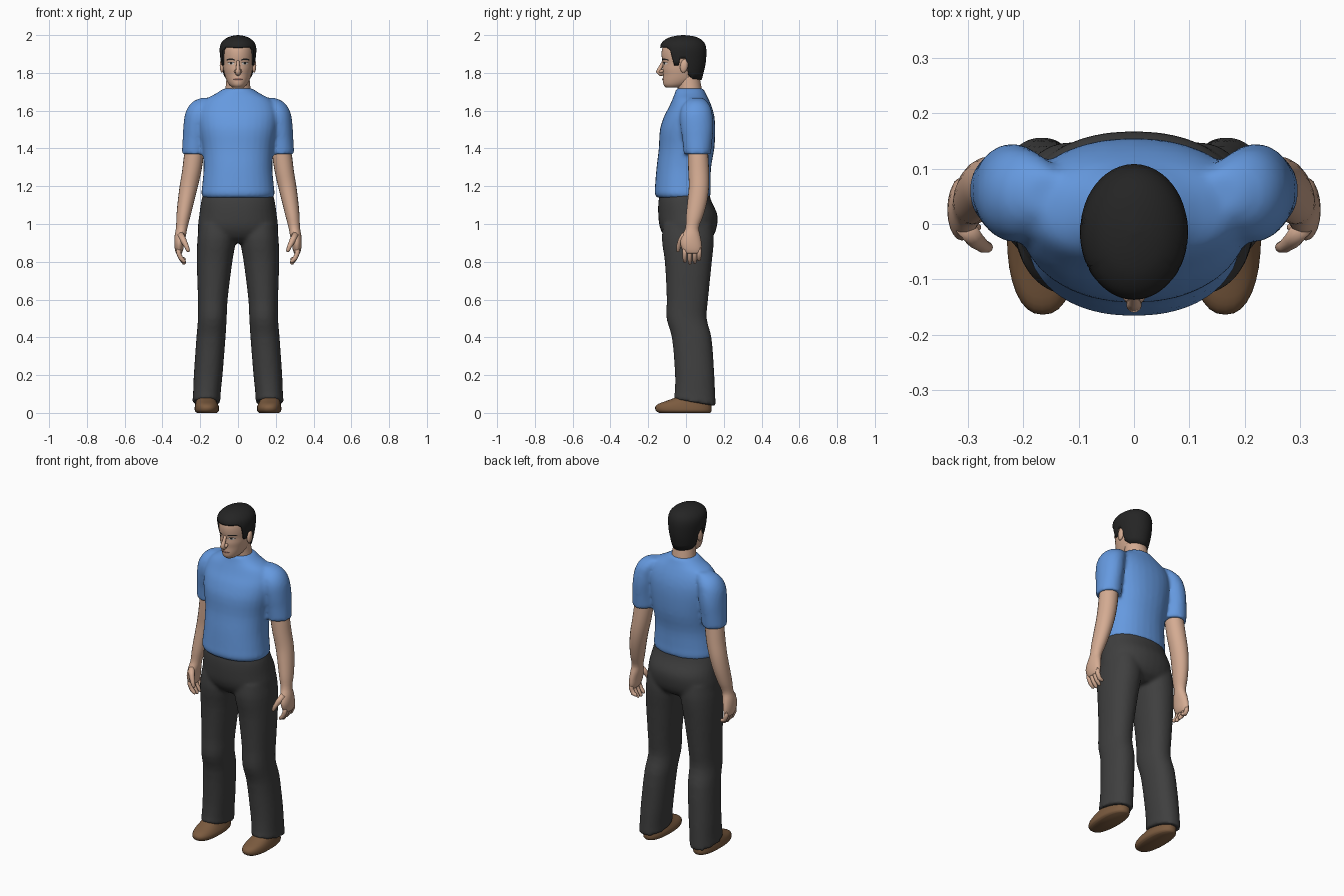
import bpy, bmesh, math
from mathutils import Vector

if "Cube" in bpy.data.objects:
    bpy.data.objects.remove(bpy.data.objects["Cube"])


def material(name, rgb):
    m = bpy.data.materials.new(name)
    m.diffuse_color = (*rgb, 1)
    m.use_nodes = True
    m.node_tree.nodes["Principled BSDF"].inputs["Base Color"].default_value = m.diffuse_color
    return m


BLUE = material("shirt blue", (0.13, 0.32, 0.74))
CHARCOAL = material("trouser charcoal", (0.05, 0.05, 0.05))
BLACK = material("hair black", (0.018, 0.018, 0.018))
SKIN = material("skin", (0.66, 0.41, 0.29))
BROWN = material("shoe brown", (0.2, 0.105, 0.05))
WHITE = material("eye white", (0.7, 0.66, 0.63))
LIP = material("lip", (0.36, 0.17, 0.13))


def sample(rings, z):
    """Smoothly interpolate rings of (z, x0, x1, y front, y back, tilt) at height z."""
    i = 0
    while i < len(rings) - 2 and z > rings[i + 1][0]:
        i += 1

    def slope(j, k):
        a, b = rings[max(j - 1, 0)], rings[min(j + 1, len(rings) - 1)]
        return (b[k] - a[k]) / (b[0] - a[0])
    a, b = rings[i], rings[i + 1]
    h = b[0] - a[0]
    t = (z - a[0]) / h
    return [(2*t**3 - 3*t*t + 1)*a[k] + (t**3 - 2*t*t + t)*h*slope(i, k)
            + (3*t*t - 2*t**3)*b[k] + (t**3 - t*t)*h*slope(i + 1, k)
            for k in range(1, len(a))]


def ring_point(s, z, a, p=2.0):
    """Point on the rounded outline at angle a, measured from the front."""
    x0, x1, yf, yb = s[:4]
    sn, cs = math.sin(a), math.cos(a)
    x = (x0 + x1)/2 + (x1 - x0)/2 * math.copysign(abs(sn)**(2/p), sn)
    dy = -(yb - yf)/2 * math.copysign(abs(cs)**(2/p), cs)
    tilt = s[4] if len(s) > 4 else 0
    return Vector((x, (yf + yb)/2 + dy, z + tilt*dy))


def skin_rows(bm, rows, cap=True):
    vs = [[bm.verts.new(c) for c in r] for r in rows]
    n = len(vs[0])
    for r, q in zip(vs, vs[1:]):
        for j in range(n):
            bm.faces.new((r[j], r[(j+1) % n], q[(j+1) % n], q[j]))
    if cap:
        bm.faces.new(vs[0][::-1])
        bm.faces.new(vs[-1])


def loft(bm, rings, side=1, n=32, k=3, p=2.0):
    rings = sorted(rings)
    zs = [a[0] + (b[0] - a[0])*i/k for a, b in zip(rings, rings[1:]) for i in range(k)]
    zs.append(rings[-1][0])
    rows = []
    for z in zs:
        s = sample(rings, z)
        pts = [ring_point(s, z, 2*math.pi*j/n, p) for j in range(n)]
        rows.append([Vector((c.x*side, c.y, c.z)) for c in pts])
    skin_rows(bm, rows)


def tube(bm, pts, radii, side=1, n=10):
    pts = [Vector((x*side, y, z)) for x, y, z in pts]
    rows = []
    for i, c in enumerate(pts):
        d = (pts[min(i+1, len(pts)-1)] - pts[max(i-1, 0)]).normalized()
        u = d.cross(Vector((0, 1, 0.01))).normalized()
        v = d.cross(u)
        rows.append([c + radii[i]*(u*math.cos(t) + v*math.sin(t))
                     for t in (2*math.pi*j/n for j in range(n))])
    skin_rows(bm, rows)


def finish(bm, name, mat, voxel=0, solid=True):
    if solid:
        bmesh.ops.recalc_face_normals(bm, faces=bm.faces)
    me = bpy.data.meshes.new(name)
    bm.to_mesh(me)
    bm.free()
    me.materials.append(mat)
    for f in me.polygons:
        f.use_smooth = True
    ob = bpy.data.objects.new(name, me)
    bpy.context.collection.objects.link(ob)
    if voxel:  # fuse overlapping volumes into one cloth surface
        r = ob.modifiers.new("fuse", 'REMESH')
        r.mode, r.voxel_size, r.use_smooth_shade = 'VOXEL', voxel, True
        s = ob.modifiers.new("soften", 'SMOOTH')
        s.factor, s.iterations = 0.5, 5
    return ob


def sym(rows):
    return [(z, -w, w, yf, yb) for z, w, yf, yb in rows]


# Shirt: torso and two sleeves
TORSO = sym([(1.14, .187, -.156, .126), (1.16, .194, -.166, .131), (1.2, .19, -.164, .13),
             (1.3, .182, -.156, .133), (1.4, .188, -.144, .15), (1.5, .205, -.138, .155),
             (1.57, .21, -.116, .15), (1.62, .2, -.09, .137), (1.66, .172, -.072, .12),
             (1.69, .118, -.06, .105), (1.718, .075, -.052, .092)])
SLEEVE = [(1.37, .163, .298, -.012, .132), (1.45, .16, .293, -.02, .14),
          (1.52, .15, .289, -.03, .145), (1.58, .14, .281, -.032, .14),
          (1.62, .13, .264, -.022, .13), (1.65, .12, .236, 0, .11), (1.668, .11, .195, .02, .09)]
bm = bmesh.new()
loft(bm, TORSO, p=2.2)
for s in (1, -1):
    loft(bm, SLEEVE, s)
finish(bm, "shirt", BLUE, 0.01)

# Trousers: seat and two legs with sloping hems
SEAT = sym([(.9, .15, -.07, .1), (.93, .2, -.11, .14), (.98, .212, -.138, .162),
            (1.05, .205, -.147, .166), (1.12, .195, -.146, .135), (1.17, .182, -.136, .12)])
LEG = [(.055, .093, .242, -.066, .158, -.17), (.1, .092, .238, -.06, .155, -.08),
       (.2, .082, .234, -.058, .15, 0), (.4, .066, .22, -.075, .135, 0),
       (.5, .06, .212, -.103, .11, 0), (.6, .055, .212, -.102, .117, 0),
       (.8, .03, .218, -.112, .137, 0), (.92, .012, .215, -.128, .148, 0),
       (1.0, .02, .205, -.12, .14, 0)]
bm = bmesh.new()
loft(bm, SEAT, p=2.2)
for s in (1, -1):
    loft(bm, LEG, s, p=2.2)
finish(bm, "trousers", CHARCOAL, 0.01)

# Arms with palm, fingers and thumb
ARM = [(.845, .297, .328, -.005, .075), (.865, .29, .334, -.02, .083), (.9, .284, .337, -.03, .082),
       (.94, .275, .335, -.02, .075), (.98, .268, .328, -.003, .068), (1.04, .252, .326, 0, .09),
       (1.12, .232, .319, .008, .112), (1.2, .212, .309, .015, .122), (1.28, .194, .296, .012, .122),
       (1.36, .182, .286, .01, .118), (1.42, .18, .275, .01, .115)]
for s, label in ((1, "left"), (-1, "right")):
    bm = bmesh.new()
    loft(bm, ARM, s, n=20)
    for i, y in enumerate((-.006, .02, .046, .069)):
        tip = (.797, .788, .792, .808)[i]
        tube(bm, [(.313, y, .875), (.314, y, .845), (.302, y, .818), (.285, y, tip + .005),
                  (.279, y, tip)], [.013, .013, .012, .01, .005], s)
    tube(bm, [(.305, -.005, .945), (.287, -.028, .91), (.272, -.04, .88), (.264, -.042, .86),
              (.262, -.042, .852)], [.018, .016, .012, .01, .005], s)
    finish(bm, label + "_arm", SKIN)

    # Shoe
    SHOE = [(0, .113, .217, -.142, .128), (.01, .102, .228, -.158, .135),
            (.03, .1, .229, -.163, .136), (.048, .107, .226, -.146, .133),
            (.065, .115, .222, -.1, .13), (.09, .122, .216, -.04, .125), (.13, .125, .21, -.02, .12)]
    bm = bmesh.new()
    loft(bm, SHOE, s, p=2.3)
    finish(bm, label + "_shoe", BROWN)

    # Ear
    bm = bmesh.new()
    bmesh.ops.create_uvsphere(bm, u_segments=14, v_segments=10, radius=1)
    for v in bm.verts:
        v.co = Vector((s*(.085 + .012*v.co.x), -.01 + v.co.y*.021 + v.co.z*.004, 1.837 + v.co.z*.036))
    finish(bm, label + "_ear", SKIN)

# Head, neck and nose
HEAD = sym([(1.722, .028, -.105, -.02), (1.735, .045, -.118, .02), (1.76, .06, -.122, .06),
            (1.79, .07, -.121, .075), (1.82, .077, -.124, .085), (1.85, .081, -.122, .095),
            (1.88, .084, -.128, .1), (1.92, .084, -.128, .1), (1.95, .078, -.116, .09),
            (1.975, .055, -.085, .06), (1.987, .02, -.04, .02)])
bm = bmesh.new()
loft(bm, HEAD, n=40)
tube(bm, [(0, -.116, 1.868), (0, -.127, 1.845), (0, -.14, 1.82), (0, -.146, 1.808),
          (0, -.135, 1.796), (0, -.115, 1.793)], [.007, .009, .011, .014, .013, .008], n=12)
for s in (1, -1):  # nostril wings
    tube(bm, [(.01, -.115, 1.815), (.012, -.133, 1.807), (.009, -.141, 1.805)], [.008, .009, .005], s)
finish(bm, "head", SKIN)
bm = bmesh.new()
loft(bm, sym([(1.66, .08, -.04, .095), (1.7, .069, -.043, .086), (1.74, .064, -.045, .079),
              (1.79, .06, -.05, .07)]))
finish(bm, "neck", SKIN)

# Hair cap whose lower edge follows the hairline, sideburns and nape
HAIR = sym([(1.755, .069, -.1, .081), (1.8, .081, -.115, .093), (1.85, .09, -.129, .104),
            (1.9, .096, -.135, .108), (1.93, .097, -.137, .107), (1.96, .088, -.128, .097),
            (1.985, .06, -.095, .068), (1.996, .03, -.055, .03), (2.0, .004, -.018, -.01)])
LINE = [(0, 1.932), (45, 1.935), (58, 1.915), (62, 1.84), (76, 1.84), (80, 1.875),
        (98, 1.875), (103, 1.79), (120, 1.768), (180, 1.762)]


def hairline(a):
    d = math.degrees(a)
    d = min(d, 360 - d)
    for (a0, z0), (a1, z1) in zip(LINE, LINE[1:]):
        if d <= a1:
            return z0 + (z1 - z0)*(d - a0)/(a1 - a0)
    return LINE[-1][1]


bm = bmesh.new()
rows, N = [], 90
for i in range(15):
    row = []
    for j in range(N):
        a = 2*math.pi*j/N
        zl = hairline(a)
        z = zl + (2.0 - zl)*(1 - (1 - i/14)**2)
        row.append(ring_point(sample(HAIR, z), z, a))
    rows.append(row)
under = [Vector((c.x*.84, (c.y + .014)*.84 - .014, c.z + .003)) for c in rows[0]]
skin_rows(bm, [under] + rows, cap=False)
bmesh.ops.holes_fill(bm, edges=[e for e in bm.edges if e.is_boundary and e.verts[0].co.z > 1.99])
finish(bm, "hair", BLACK)


# Thin painted face plates that follow the face surface
def plate(name, mat, x0, x1, zc, h, off, arch=0.0, mirror=True):
    bm = bmesh.new()
    for s in ((1, -1) if mirror else (1,)):
        rows = []
        for i in range(11):
            t = 2*i/10 - 1
            x, mid = (x0 + x1)/2 + t*(x1 - x0)/2, zc + arch*(1 - t*t)
            row = []
            for e in (-1, 1):
                z = mid + e*h*math.sqrt(max(1 - t*t, .06))
                a0, a1, yf, yb = sample(HEAD, z)[:4]
                y = (yf + yb)/2 - (yb - yf)/2*math.sqrt(max(0, 1 - (x/a1)**2)) - off
                row.append(bm.verts.new((x*s, y, z)))
            rows.append(row)
        for r, q in zip(rows, rows[1:]):
            quad = (r[0], q[0], q[1], r[1])
            bm.faces.new(quad if s > 0 else quad[::-1])
    finish(bm, name, mat, solid=False)


plate("eyebrows", BLACK, .015, .062, 1.868, .0045, .003, .004)
plate("eye_whites", WHITE, .02, .052, 1.85, .006, .002)
plate("irises", BLACK, .03, .042, 1.851, .006, .0035)
plate("eyelashes", BLACK, .018, .055, 1.853, .0018, .0042, .004)
plate("lips", LIP, -.027, .027, 1.766, .007, .003, mirror=False)
plate("mouth_line", BLACK, -.026, .026, 1.766, .0012, .0045, mirror=False)
